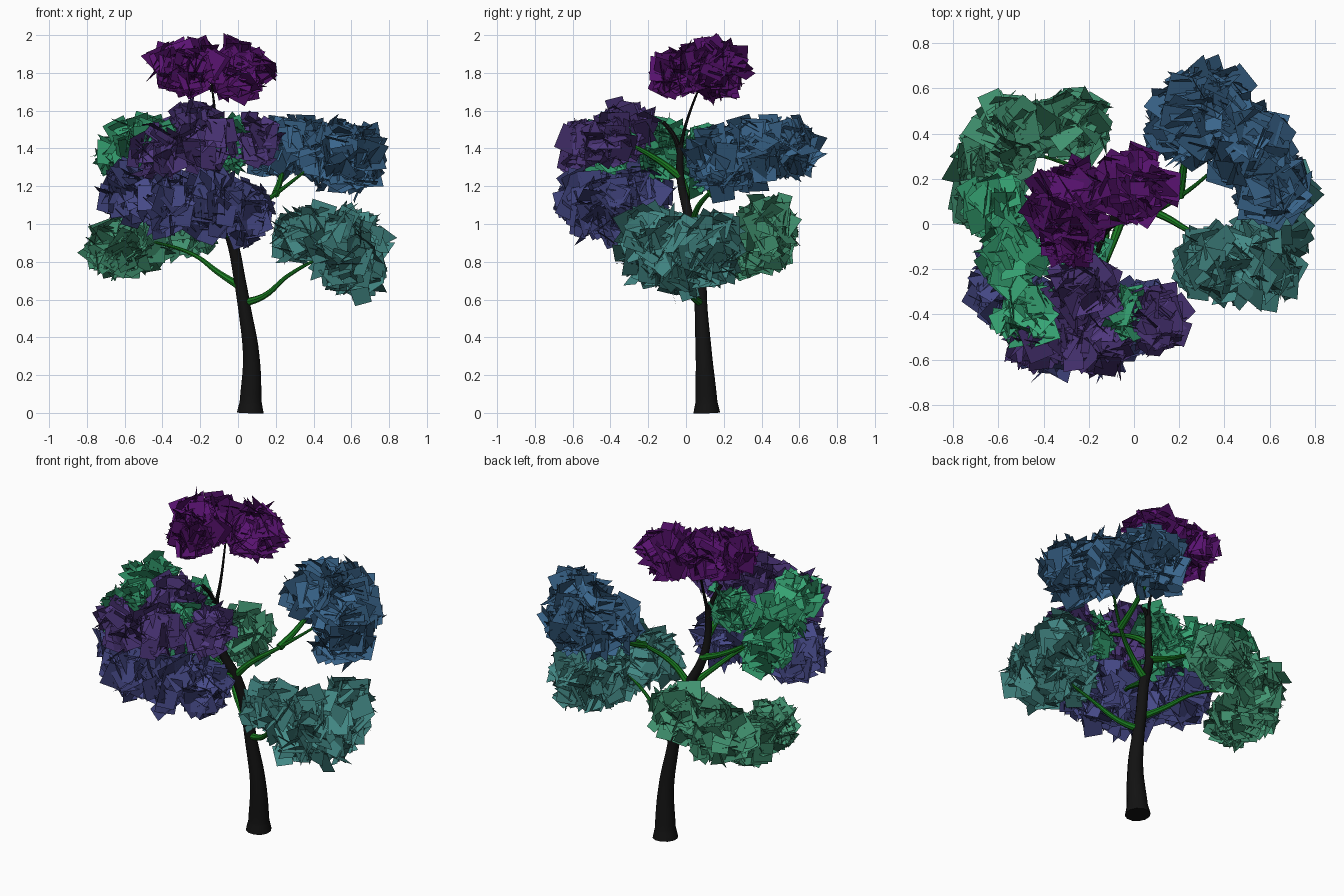
import bpy, bmesh, random
from mathutils import Vector

random.seed(7)


def material(name, rgb):
    m = bpy.data.materials.new(name)
    m.diffuse_color = (*rgb, 1)
    return m


def limb(name, pts, mat, sides=2):
    """Tapered tube through points given as (x, y, z, radius)."""
    cu = bpy.data.curves.new(name, 'CURVE')
    cu.dimensions = '3D'
    cu.bevel_depth = 1
    cu.bevel_resolution = sides
    cu.resolution_u = 6
    cu.use_fill_caps = True
    sp = cu.splines.new('BEZIER')
    sp.bezier_points.add(len(pts) - 1)
    for bp, (x, y, z, r) in zip(sp.bezier_points, pts):
        bp.co = (x, y, z)
        bp.radius = r
        bp.handle_left_type = bp.handle_right_type = 'AUTO'
    ob = bpy.data.objects.new(name, cu)
    bpy.context.collection.objects.link(ob)
    bpy.ops.object.select_all(action='DESELECT')
    ob.select_set(True)
    bpy.context.view_layer.objects.active = ob
    bpy.ops.object.convert(target='MESH')
    ob = bpy.context.object
    ob.data.materials.clear()
    ob.data.materials.append(mat)
    bpy.ops.object.shade_smooth_by_angle()


def rand_dir():
    while True:
        v = Vector([random.uniform(-1, 1) for _ in range(3)])
        if 0.05 < v.length < 1:
            return v.normalized()


def foliage(name, rgb, blobs, count=105):
    """Clump of square leaves filling ellipsoids (x, y, z, rx, ry, rz)."""
    bm = bmesh.new()
    for x, y, z, rx, ry, rz in blobs:
        c, lim = Vector((x, y, z)), Vector((rx, ry, rz))
        for _ in range(count):
            d = rand_dir()
            f = random.uniform(0.35, 1) ** 0.6
            p = c + Vector([d[i] * f * (lim[i] - 0.045) for i in range(3)])
            n = (d + rand_dir() * 0.95).normalized()
            # Leaf hangs along the steepest direction in its plane
            droop = Vector((0, 0, -1)) + rand_dir() * 0.5
            v = (droop - n * droop.dot(n)).normalized()
            u = n.cross(v)
            a, b = random.uniform(0.05, 0.07), random.uniform(0.055, 0.08)
            quad = [p + u * a * i + v * b * j
                    for i, j in ((-1, -1), (1, -1), (0.9, 1), (-0.9, 1))]
            face = bm.faces.new([bm.verts.new(q) for q in quad])
            face.material_index = random.randrange(3)
    me = bpy.data.meshes.new(name)
    bm.to_mesh(me)
    bm.free()
    # Three shades of the clump colour
    for k, s in enumerate((0.8, 1.0, 1.25)):
        me.materials.append(material(f"{name}_{k}", [ch * s for ch in rgb]))
    bpy.context.collection.objects.link(bpy.data.objects.new(name, me))


bark = material("bark", (0.006, 0.006, 0.006))
green = material("green_bark", (0.01, 0.2, 0.015))

# Trunk with flared foot
limb("trunk", [(0.065, 0.11, 0, 0.073), (0.067, 0.108, 0.06, 0.06),
               (0.07, 0.095, 0.3, 0.045), (0.035, 0.08, 0.55, 0.035),
               (0.01, 0.075, 0.7, 0.032), (-0.035, 0.045, 0.92, 0.03),
               (-0.11, 0.0, 1.1, 0.025), (-0.13, -0.03, 1.25, 0.021),
               (-0.13, -0.03, 1.42, 0.017)], bark, 4)
limb("trunk_stub", [(-0.13, -0.03, 1.36, 0.015), (-0.14, -0.06, 1.46, 0.013),
                    (-0.16, -0.12, 1.54, 0.011)], bark)
limb("top_branch", [(-0.13, -0.03, 1.4, 0.012), (-0.12, 0.0, 1.53, 0.008),
                    (-0.14, 0.08, 1.75, 0.005)], bark)

# Side branches
branches = {
    "lower_right": [(0.03, 0.08, 0.58), (0.14, 0.03, 0.62), (0.27, -0.04, 0.73), (0.55, -0.1, 0.88)],
    "lower_left": [(0.01, 0.07, 0.67), (-0.1, 0.14, 0.74), (-0.24, 0.24, 0.84), (-0.5, 0.33, 0.92)],
    "upper_right": [(-0.05, 0.04, 0.95), (0.06, 0.05, 1.06), (0.2, 0.12, 1.16), (0.42, 0.3, 1.33)],
    "upper_left": [(-0.11, 0, 1.12), (-0.25, 0.0, 1.18), (-0.4, -0.03, 1.27), (-0.55, -0.1, 1.4)],
    "front": [(-0.05, 0.04, 0.94), (-0.1, -0.1, 1.0), (-0.18, -0.28, 1.08), (-0.3, -0.45, 1.15)],
    "front_upper": [(-0.13, -0.03, 1.25), (-0.13, -0.15, 1.34), (-0.12, -0.3, 1.42), (0.0, -0.45, 1.45)],
    "back": [(0.2, 0.12, 1.16), (0.22, 0.25, 1.22), (0.25, 0.45, 1.35)],
}
for key, path in branches.items():
    rad = (0.022, 0.016, 0.011, 0.005)
    limb(key + "_branch", [(*p, r) for p, r in zip(path, rad)], green)

# Foliage clumps
foliage("crown_leaves", (0.08, 0.005, 0.13), [
    (-0.27, 0.1, 1.84, 0.23, 0.22, 0.15), (0.0, 0.17, 1.81, 0.2, 0.18, 0.17),
    (-0.28, -0.06, 1.8, 0.13, 0.14, 0.13)])
foliage("upper_right_leaves", (0.035, 0.11, 0.22), [
    (0.24, 0.46, 1.4, 0.22, 0.24, 0.18), (0.36, 0.56, 1.4, 0.18, 0.17, 0.17),
    (0.5, 0.34, 1.37, 0.22, 0.22, 0.2), (0.61, 0.17, 1.34, 0.2, 0.19, 0.21)])
foliage("lower_right_leaves", (0.045, 0.2, 0.19), [
    (0.36, -0.17, 0.94, 0.21, 0.19, 0.18), (0.55, -0.2, 0.87, 0.2, 0.2, 0.24),
    (0.62, -0.02, 0.83, 0.19, 0.2, 0.26), (0.64, 0.15, 0.88, 0.17, 0.16, 0.22)])
foliage("lower_left_leaves", (0.045, 0.25, 0.14), [
    (-0.64, 0.26, 0.87, 0.19, 0.2, 0.17), (-0.52, 0.41, 0.93, 0.22, 0.2, 0.2),
    (-0.27, 0.44, 0.99, 0.2, 0.17, 0.18), (-0.66, 0.08, 0.88, 0.15, 0.17, 0.15)])
foliage("upper_left_leaves", (0.03, 0.3, 0.14), [
    (-0.61, 0.08, 1.34, 0.16, 0.16, 0.19), (-0.54, -0.15, 1.4, 0.16, 0.2, 0.19),
    (-0.46, -0.42, 1.42, 0.17, 0.18, 0.16), (-0.05, -0.42, 1.42, 0.14, 0.15, 0.15),
    (-0.25, -0.1, 1.42, 0.14, 0.12, 0.12)], 75)
foliage("front_leaves", (0.05, 0.055, 0.2), [
    (-0.57, -0.27, 1.17, 0.18, 0.22, 0.18), (-0.38, -0.46, 1.12, 0.2, 0.23, 0.2),
    (-0.14, -0.47, 1.11, 0.2, 0.23, 0.22), (0.04, -0.4, 1.07, 0.16, 0.18, 0.19)])
foliage("front_upper_leaves", (0.06, 0.03, 0.16), [
    (-0.22, -0.31, 1.5, 0.19, 0.17, 0.16), (-0.16, -0.53, 1.42, 0.2, 0.18, 0.17),
    (0.1, -0.42, 1.44, 0.15, 0.17, 0.15), (-0.42, -0.52, 1.38, 0.17, 0.13, 0.17)], 75)
